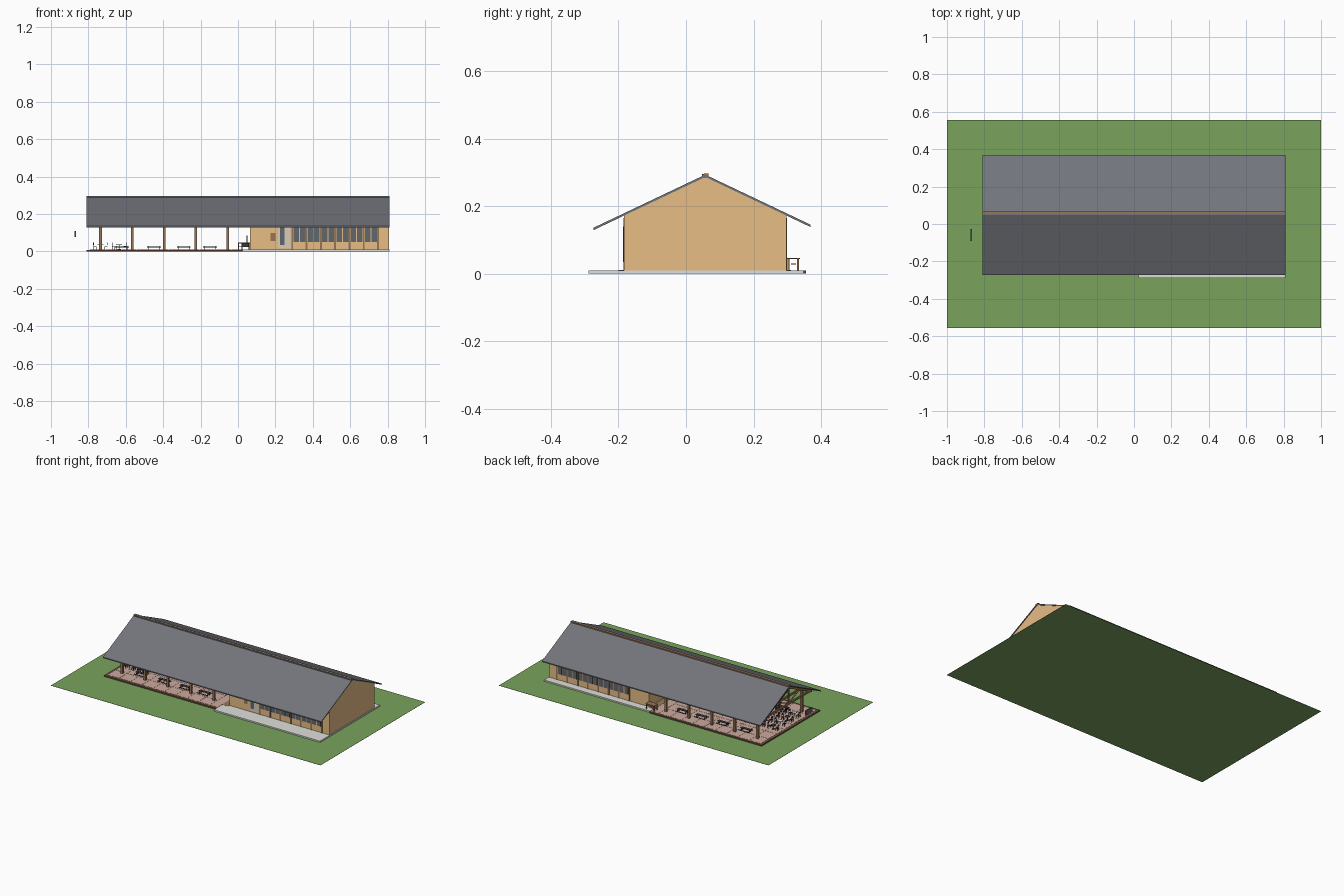
import bpy, bmesh
from mathutils import Matrix, Vector

old = bpy.data.objects.get("Cube")
if old:
    bpy.data.objects.remove(old, do_unlink=True)


def material(name, rgb):
    m = bpy.data.materials.new(name)
    m.use_nodes = True
    m.diffuse_color = (*rgb, 1)
    m.node_tree.nodes["Principled BSDF"].inputs["Base Color"].default_value = (*rgb, 1)
    return m


GRASS = material("grass_green", (.193, .367, .108))
ROOF = material("roof_grey", (.171, .178, .202))
WALL = material("tan_wall", (.8, .51, .235))
CONCRETE = material("concrete_grey", (.74, .74, .71))
WOOD = material("brown_wood", (.31, .18, .09))
TILE = material("pink_paving", (.6, .4, .34))
BORDER = material("dark_brick", (.15, .075, .05))
GLASS = material("window_glass", (.12, .135, .15))
METAL = material("dark_metal", (.04, .04, .045))
DOOR = material("pale_door", (.68, .62, .5))

# Main layout
FRONT, BACK, RIDGE = -.183, .297, .057
EAVE, APEX, FLOOR = .172, .286, .01
SLOPE = (APEX - EAVE) / (RIDGE - FRONT)
POSTS = [-.735 + .17 * i for i in range(5)]


def finish(name, bm, mat):
    bmesh.ops.recalc_face_normals(bm, faces=bm.faces)
    mesh = bpy.data.meshes.new(name)
    bm.to_mesh(mesh)
    bm.free()
    mesh.materials.append(mat)
    ob = bpy.data.objects.new(name, mesh)
    bpy.context.collection.objects.link(ob)


def boxes(name, mat, spans):
    """One object out of boxes given as (x0, x1, y0, y1, z0, z1)."""
    bm = bmesh.new()
    for x0, x1, y0, y1, z0, z1 in spans:
        centre = Matrix.Translation(((x0 + x1) / 2, (y0 + y1) / 2, (z0 + z1) / 2))
        size = Matrix.Diagonal((x1 - x0, y1 - y0, z1 - z0, 1))
        bmesh.ops.create_cube(bm, size=1, matrix=centre @ size)
    finish(name, bm, mat)


def extrude_x(name, mat, profile, x0, x1):
    """Extrude a closed (y, z) profile along x."""
    bm = bmesh.new()
    face = bm.faces.new([bm.verts.new((x0, y, z)) for y, z in profile])
    out = bmesh.ops.extrude_face_region(bm, geom=[face])["geom"]
    bmesh.ops.translate(bm, vec=(x1 - x0, 0, 0),
                        verts=[v for v in out if isinstance(v, bmesh.types.BMVert)])
    finish(name, bm, mat)


def roof_z(y):
    return APEX - abs(y - RIDGE) * SLOPE


# Lawn, a thin sheet
boxes("lawn", GRASS, [(-1, 1, -.555, .555, 0, .001)])

# Concrete walk and paved terrace
boxes("concrete_slab", CONCRETE, [(.025, .81, -.288, .347, .001, FLOOR)])
boxes("terrace_base", BORDER, [(-.81, .024, -.263, .355, .001, .009)])
step = .084
boxes("terrace_tiles", TILE, [
    (-.792 + step * i, -.792 + step * i + .082, -.245 + step * j, -.245 + step * j + .082, .007, .0098)
    for i in range(9) for j in range(7)] + [(-.036, .02, -.245, .341, .007, .0098)])
boxes("threshold", WOOD, [(.02, .064, -.2, .31, .007, .0104)])

# Closed hall with gable walls
extrude_x("hall", WALL, [(FRONT, FLOOR), (BACK, FLOOR), (BACK, EAVE),
                         (RIDGE, APEX), (FRONT, EAVE)], .065, .806)

# Roof slopes and ridge cap
for name, edge in (("front_roof", -.274), ("back_roof", .368)):
    e = roof_z(edge)
    extrude_x(name, ROOF, [(RIDGE, APEX), (edge, e), (edge, e + .007),
                           (RIDGE, APEX + .007)], -.81, .81)
boxes("ridge_cap", WOOD, [(-.81, .81, .054, .067, .283, .296)])
boxes("ridge_trim", ROOF, [(-.81, .81, .047, .054, .283, .2955)])

# Timber posts, wall plates and roof trusses of the open pavilion
boxes("posts", WOOD, [(x - .007, x + .007, y - .007, y + .007, FLOOR, EAVE - .012)
                      for x in POSTS for y in (FRONT + .007, BACK - .007)])
boxes("wall_plates", WOOD, [(-.8, .065, y - .007, y + .007, EAVE - .014, EAVE)
                            for y in (FRONT + .009, BACK - .009)])
for i, x in enumerate([-.8] + POSTS):
    boxes(f"truss_tie_{i}", WOOD, [
        (x - .005, x + .005, FRONT, BACK, EAVE - .008, EAVE + .004),
        (x - .005, x + .005, RIDGE - .005, RIDGE + .005, EAVE, APEX - .006)])
    for side, edge in (("front", FRONT), ("back", BACK)):
        e = roof_z(edge)
        extrude_x(f"rafter_{side}_{i}", WOOD,
                  [(RIDGE, APEX - .001), (edge, e - .001), (edge, e - .013),
                   (RIDGE, APEX - .013)], x - .005, x + .005)
        mid = (RIDGE + edge) / 2
        s = .005 if mid > RIDGE else -.005
        extrude_x(f"brace_{side}_{i}", WOOD,
                  [(RIDGE, EAVE + .004), (RIDGE + s * 2, EAVE + .004),
                   (mid + s, roof_z(mid) - .006), (mid - s, roof_z(mid) - .004)],
                  x - .004, x + .004)


# Window bands on both long walls, with posts between the pairs
def window_band(side, y, out, x0, bays):
    w = .0765
    lo, hi = sorted((y - out * .002, y + out * .0015))
    panes = []
    for b in range(bays):
        for k in range(2):
            a = x0 + b * w + .007 + k * .034
            panes.append((a, a + .029, lo, hi, .05, .15))
    boxes(f"{side}_windows", GLASS, panes)
    lo, hi = sorted((y, y + out * .0025))
    boxes(f"{side}_wall_posts", WOOD,
          [(x0 + b * w - .005, x0 + b * w + .005, lo, hi, FLOOR, .165)
           for b in range(bays + 1)])


window_band("front", FRONT, -1, .29, 6)
window_band("back", BACK, 1, .213, 7)

# Front door with glass strip, and notice board
boxes("door", DOOR, [(.213, .28, FRONT - .002, FRONT, .018, .15)])
boxes("door_glass", GLASS, [(.224, .248, FRONT - .004, FRONT - .001, .035, .14)])
boxes("notice_board", WOOD, [(.175, .2, FRONT - .002, FRONT, .055, .1)])

# Serving counter at the back corner
boxes("back_counter", WOOD, [
    (.0, .064, BACK, .337, .043, .047), (.0, .064, .31, .326, .027, .03),
    (.0, .006, .329, .335, FLOOR, .044), (.058, .064, .329, .335, FLOOR, .044),
    (.0, .006, .3, .306, FLOOR, .044)])

# Stove on legs with flue beside the hall wall
boxes("stove", METAL, [(.02, .06, .035, .08, .025, .045),
                       (.045, .052, .054, .061, .045, .085)] +
      [(x, x + .003, y, y + .003, FLOOR, .025) for x in (.02, .057) for y in (.035, .077)])

# Picnic tables with benches along both sides
for side, y in (("front", -.14), ("back", .25)):
    for i, x in enumerate((-.62, -.45, -.29, -.15)):
        spans = [(x - .037, x + .037, y - .011, y + .011, .028, .03)]
        for s in (-1, 1):
            b = y + s * .022
            spans.append((x - .037, x + .037, b - .003, b + .003, .019, .021))
            leg = x + s * .03
            spans += [(leg - .0015, leg + .0015, y - .022, y + .022, .017, .019),
                      (leg - .0015, leg + .0015, y - .01, y - .007, FLOOR, .028),
                      (leg - .0015, leg + .0015, y + .007, y + .01, FLOOR, .028)]
        boxes(f"{side}_picnic_table_{i}", METAL, spans)

# Cafe tables with chairs near the open end
for i in range(2):
    for j in range(4):
        x, y = -.735 + i * .1, -.1 + j * .075
        bm = bmesh.new()
        for r, z, h in ((.016, .036, .003), (.002, .023, .026), (.009, .011, .002)):
            bmesh.ops.create_cone(bm, cap_ends=True, segments=12, radius1=r, radius2=r,
                                  depth=h, matrix=Matrix.Translation(Vector((x, y, z))))
        finish(f"cafe_table_{i}_{j}", bm, METAL if (i + j) % 2 else CONCRETE)
        chairs = []
        for s in (-1, 1):
            c = x + s * .03
            chairs.append((c - .008, c + .008, y - .008, y + .008, .024, .026))
            back = c + s * .008
            chairs.append((back - .001, back + .001, y - .008, y + .008, .036, .048))
            for dx in (-.007, .007):
                for dy in (-.007, .007):
                    top = .048 if dx * s > 0 else .025
                    chairs.append((c + dx - .001, c + dx + .001, y + dy - .001,
                                   y + dy + .001, FLOOR, top))
        boxes(f"cafe_chairs_{i}_{j}", METAL, chairs)

# Hanging screen beyond the open end
boxes("screen", GLASS, [(-.873, -.865, -.092, -.026, .078, .11)])
